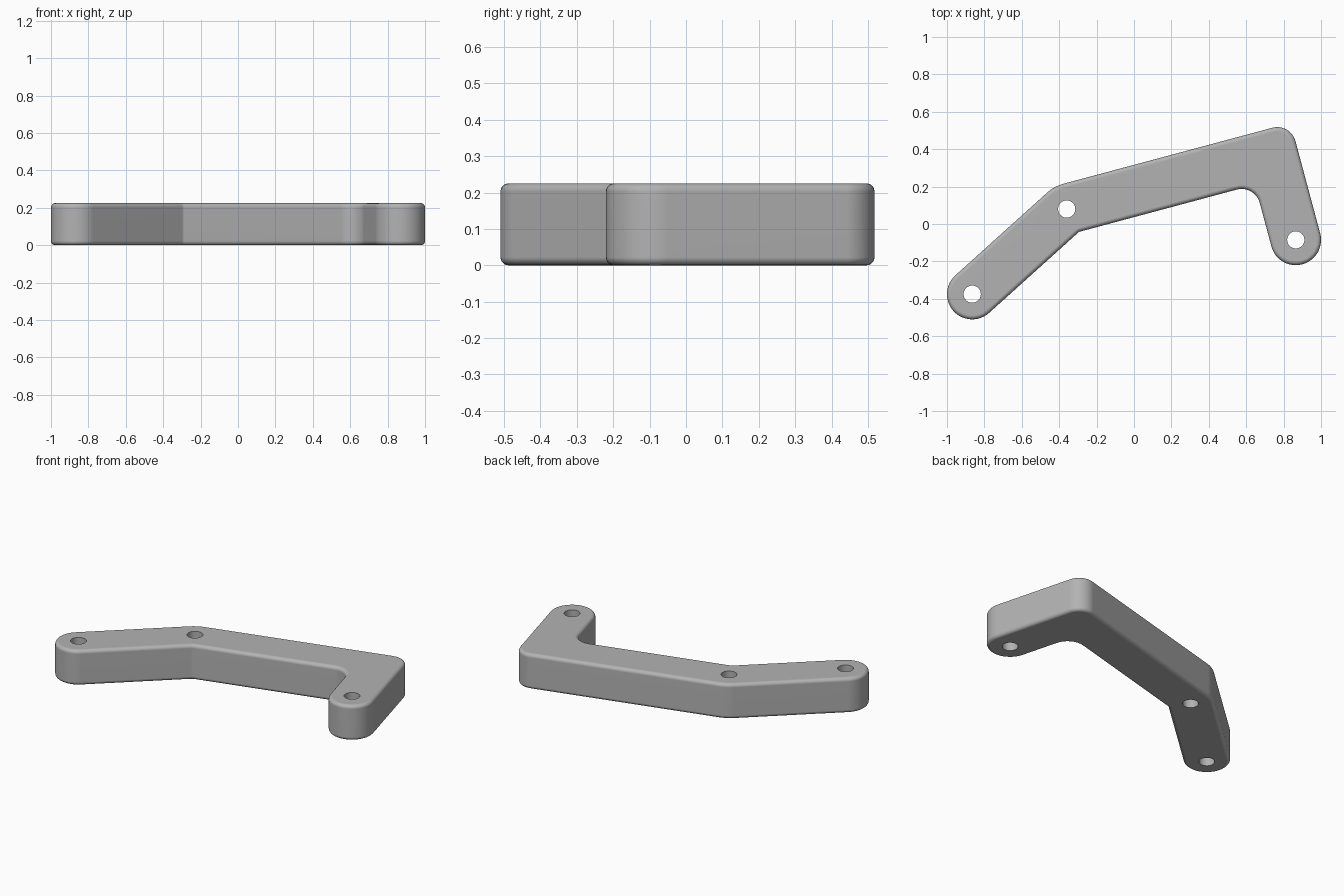
import bpy, bmesh, math
from mathutils import Vector

cube = bpy.data.objects.get("Cube")
if cube:
    bpy.data.objects.remove(cube, do_unlink=True)

HEIGHT, HALF, HOLE = 0.225, 0.135, 0.046
END_A = Vector((-0.865, -0.375))
BEND = Vector((-0.36, 0.08))
END_C = Vector((0.865, -0.085))

grey = bpy.data.materials.new("satin_grey")
grey.use_nodes = True
colour = (0.45, 0.45, 0.45, 1)
grey.diffuse_color = colour
grey.node_tree.nodes["Principled BSDF"].inputs["Base Color"].default_value = colour


def left_of(d):
    return Vector((-d.y, d.x))


# Bar directions: end arm, long middle bar, short arm square to it
d1 = (BEND - END_A).normalized()
d2 = Vector((math.cos(math.radians(15)), math.sin(math.radians(15))))
d3 = -left_of(d2)
elbow = BEND + d2 * (END_C - BEND).dot(d2)


def miter(p, a, b, side):
    """Corner where the offset edges of two bars meet."""
    n = left_of(a) + left_of(b)
    return p + n * (side * HALF / (1 + a.dot(b)))


def end_corner(p, along, side):
    return p + HALF * (along + side * left_of(along))


# Outline corners with their fillet radii, clockwise
corners = [
    (end_corner(END_A, -d1, 1), HALF),
    (end_corner(END_A, -d1, -1), HALF),
    (miter(BEND, d1, d2, 1), 0.2),
    (miter(elbow, d2, d3, 1), 0.1),
    (end_corner(END_C, d3, 1), HALF),
    (end_corner(END_C, d3, -1), HALF),
    (miter(elbow, d2, d3, -1), 0.1),
    (miter(BEND, d1, d2, -1), 0.03),
]


def fillet(prev, p, nxt, radius):
    """Arc points that round one corner."""
    a, b = (prev - p).normalized(), (nxt - p).normalized()
    half = a.angle(b) / 2
    centre = p + (a + b).normalized() * (radius / math.sin(half))
    start = p + a * (radius / math.tan(half)) - centre
    stop = p + b * (radius / math.tan(half)) - centre
    sweep = math.pi - 2 * half
    steps = max(3, round(sweep / math.radians(7.5)))
    return [centre + (start * math.sin(sweep * (1 - i / steps))
                      + stop * math.sin(sweep * i / steps)) / math.sin(sweep)
            for i in range(steps + 1)]


outline = []
for i, (p, radius) in enumerate(corners):
    for q in fillet(corners[i - 1][0], p, corners[(i + 1) % len(corners)][0], radius):
        if not outline or (q - outline[-1]).length > 1e-4:
            outline.append(q)
if (outline[0] - outline[-1]).length < 1e-4:
    outline.pop()

# Solid lever body
bm = bmesh.new()
base = bm.faces.new([bm.verts.new((p.x, p.y, 0)) for p in outline])
top = bmesh.ops.extrude_face_region(bm, geom=[base])["geom"]
bmesh.ops.translate(bm, vec=(0, 0, HEIGHT),
                    verts=[v for v in top if isinstance(v, bmesh.types.BMVert)])
bmesh.ops.recalc_face_normals(bm, faces=bm.faces)
mesh = bpy.data.meshes.new("lever_body")
bm.to_mesh(mesh)
bm.free()
mesh.materials.append(grey)
body = bpy.data.objects.new("lever_body", mesh)
bpy.context.collection.objects.link(body)

# Rounded rims
bevel = body.modifiers.new("rounded_rims", 'BEVEL')
bevel.width, bevel.segments = 0.022, 5
bevel.limit_method, bevel.angle_limit = 'ANGLE', math.radians(50)

# Pin holes
cutters = []
for i, p in enumerate((END_A, BEND, END_C)):
    bpy.ops.mesh.primitive_cylinder_add(vertices=40, radius=HOLE, depth=1,
                                        location=(p.x, p.y, HEIGHT / 2))
    cutter = bpy.context.object
    cutter.name = f"pin_hole_cutter_{i + 1}"
    cutter.hide_render = True
    cutter.data.materials.append(grey)
    cut = body.modifiers.new("pin_hole", 'BOOLEAN')
    cut.operation, cut.solver, cut.object = 'DIFFERENCE', 'EXACT', cutter
    cutters.append(cutter)

# Bake the modifiers, drop the cutters, then shade
bpy.ops.object.select_all(action='DESELECT')
body.select_set(True)
bpy.context.view_layer.objects.active = body
for name in [m.name for m in body.modifiers]:
    bpy.ops.object.modifier_apply(modifier=name)
for cutter in cutters:
    bpy.data.objects.remove(cutter, do_unlink=True)
bpy.ops.object.shade_smooth_by_angle(angle=math.radians(35))
body.modifiers.new("even_shading", 'WEIGHTED_NORMAL').keep_sharp = True
